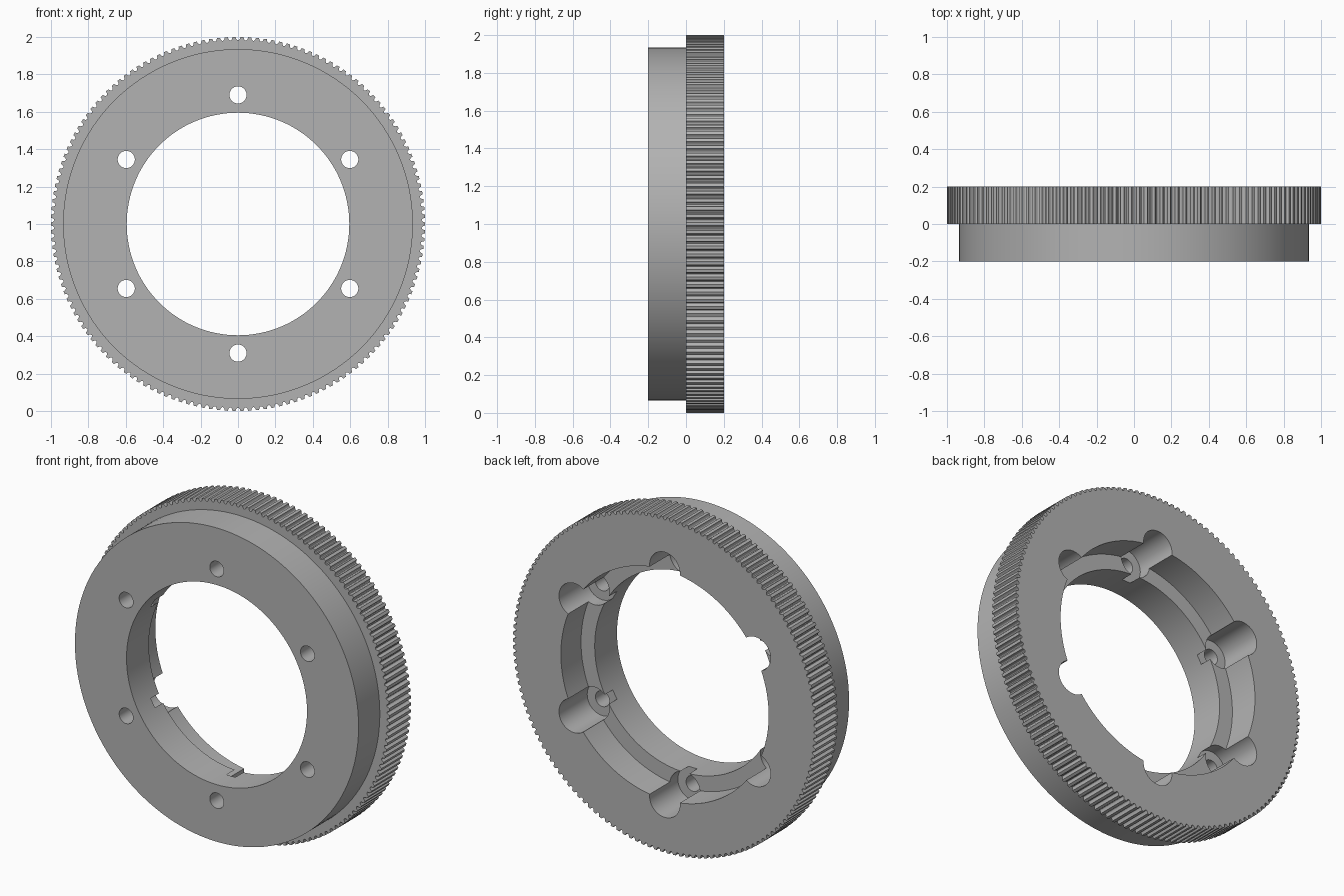
import bpy, bmesh, math

TEETH = 150
BORE, COUNTERBORE, FLANGE = 0.595, 0.685, 0.935
BOLT_CIRCLE, BOLT, POCKET = 0.69, 0.046, 0.1

cube = bpy.data.objects.get("Cube")
if cube:
    bpy.data.objects.remove(cube, do_unlink=True)

grey = bpy.data.materials.new("machined grey")
grey.use_nodes = True
colour = (0.45, 0.45, 0.45, 1)
grey.diffuse_color = colour
grey.node_tree.nodes["Principled BSDF"].inputs["Base Color"].default_value = colour


def circle(radius, sides, cx=0, cz=0):
    turns = [math.tau * i / sides for i in range(sides)]
    return [(cx + radius * math.cos(a), cz + radius * math.sin(a)) for a in turns]


def prism(name, outline, front, back):
    """Extrude an x-z outline from y = front to y = back."""
    bm = bmesh.new()
    face = bm.faces.new([bm.verts.new((x, front, z + 1)) for x, z in outline])
    moved = bmesh.ops.extrude_face_region(bm, geom=[face])["geom"]
    bmesh.ops.translate(bm, vec=(0, back - front, 0),
                        verts=[v for v in moved if isinstance(v, bmesh.types.BMVert)])
    bmesh.ops.recalc_face_normals(bm, faces=bm.faces)
    mesh = bpy.data.meshes.new(name)
    bm.to_mesh(mesh)
    bm.free()
    mesh.materials.append(grey)
    obj = bpy.data.objects.new(name, mesh)
    bpy.context.collection.objects.link(obj)
    return obj


def combine(target, tool, operation):
    bpy.context.view_layer.objects.active = target
    mod = target.modifiers.new(operation.lower(), "BOOLEAN")
    mod.object, mod.operation, mod.solver = tool, operation, "EXACT"
    bpy.ops.object.modifier_apply(modifier=mod.name)
    bpy.data.objects.remove(tool, do_unlink=True)


# Toothed rim: flat lands separated by round-bottomed grooves
groove = [(0.0, 1.0), (0.2, 1.0), (0.4, 1.0), (0.47, 0.99),
          (0.58, 0.984), (0.7, 0.982), (0.82, 0.984), (0.93, 0.99)]
outline = []
for tooth in range(TEETH):
    for part, r in groove:
        a = math.tau * (tooth + part - 0.2) / TEETH
        outline.append((r * math.cos(a), r * math.sin(a)))
ring = prism("toothed_ring", outline, 0, 0.2)

# Plain front flange
combine(ring, prism("front_flange", circle(FLANGE, 128), -0.2, 0.1), "UNION")

# Through bore and wider rear recess
combine(ring, prism("bore_cutter", circle(BORE, 128), -0.3, 0.3), "DIFFERENCE")
combine(ring, prism("recess_cutter", circle(COUNTERBORE, 128), 0.01, 0.3), "DIFFERENCE")

# Six bolt holes, each with a screw-head pocket from the rear
for i in range(6):
    a = math.radians(30 + 60 * i)
    x, z = BOLT_CIRCLE * math.cos(a), BOLT_CIRCLE * math.sin(a)
    combine(ring, prism("pocket_cutter", circle(POCKET, 40, x, z), -0.066, 0.3), "DIFFERENCE")
    combine(ring, prism("bolt_cutter", circle(BOLT, 32, x, z), -0.3, 0.1), "DIFFERENCE")

bpy.ops.object.select_all(action="DESELECT")
ring.select_set(True)
bpy.context.view_layer.objects.active = ring
bpy.ops.object.shade_smooth_by_angle(angle=math.radians(25))
